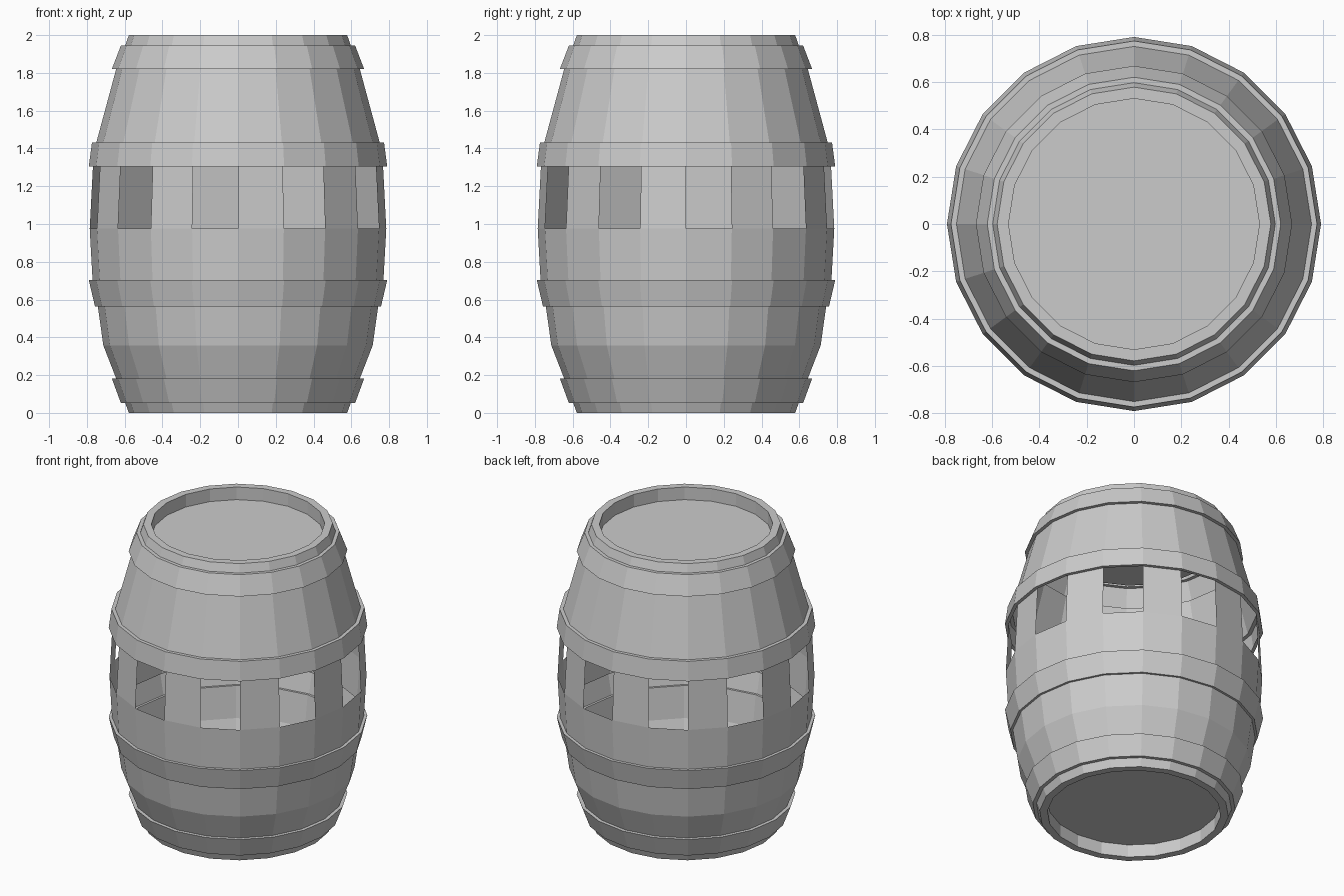
import bpy
import bmesh
import math

cube = bpy.data.objects.get("Cube")
if cube:
    bpy.data.objects.remove(cube, do_unlink=True)

SIDES = 20

grey = bpy.data.materials.new("plain grey")
grey.use_nodes = True
colour = (0.6, 0.6, 0.6, 1.0)
grey.diffuse_color = colour
grey.node_tree.nodes["Principled BSDF"].inputs["Base Color"].default_value = colour


def finish(name, bm):
    mesh = bpy.data.meshes.new(name)
    bm.to_mesh(mesh)
    bm.free()
    mesh.materials.append(grey)
    obj = bpy.data.objects.new(name, mesh)
    bpy.context.collection.objects.link(obj)
    return obj


def lathe(name, profile, keep=lambda j: True):
    """Spin a (radius, height) profile, listed top to bottom, into flat facets."""
    bm = bmesh.new()
    rings = []
    for r, z in profile:
        angles = [math.tau * j / SIDES for j in range(SIDES)]
        rings.append([bm.verts.new((r * math.cos(a), r * math.sin(a), z)) for a in angles])
    for upper, lower in zip(rings, rings[1:]):
        for j in filter(keep, range(SIDES)):
            k = (j + 1) % SIDES
            bm.faces.new((upper[j], lower[j], lower[k], upper[k]))
    loose = [v for v in bm.verts if not v.link_faces]
    bmesh.ops.delete(bm, geom=loose, context='VERTS')
    return finish(name, bm)


def disc(name, radius, z, up):
    bm = bmesh.new()
    bmesh.ops.create_circle(bm, cap_ends=True, segments=SIDES, radius=radius)
    for v in bm.verts:
        v.co.z = z
    bm.normal_update()
    for f in bm.faces:
        if (f.normal.z > 0) != up:
            f.normal_flip()
    return finish(name, bm)


# Recessed lid and base
disc("lid", 0.53, 1.915, True)
disc("base", 0.53, 0.085, False)

# Rims and end staves
lathe("top_rim", [(0.53, 1.915), (0.53, 2.0), (0.578, 2.0), (0.597, 1.945)])
lathe("bottom_rim", [(0.597, 0.052), (0.578, 0.0), (0.53, 0.0), (0.53, 0.085)])

# Hoops: hollow bands stepping out from the staves
lathe("top_hoop", [(0.597, 1.945), (0.62, 1.945), (0.668, 1.82), (0.645, 1.82)])
lathe("upper_hoop", [(0.75, 1.432), (0.773, 1.432), (0.79, 1.305), (0.768, 1.305)])
lathe("lower_hoop", [(0.77, 0.703), (0.79, 0.703), (0.757, 0.563), (0.742, 0.563)])
lathe("bottom_hoop", [(0.645, 0.182), (0.668, 0.182), (0.62, 0.052), (0.597, 0.052)])

# Stave walls between the hoops
lathe("upper_staves", [(0.645, 1.82), (0.75, 1.432)])
lathe("middle_staves", [(0.785, 0.975), (0.77, 0.703)])
lathe("lower_staves", [(0.742, 0.563), (0.713, 0.357), (0.645, 0.182)])

# Every other stave bridges the window gap
lathe("window_posts", [(0.768, 1.305), (0.785, 0.975)], keep=lambda j: j % 2 == 1)
